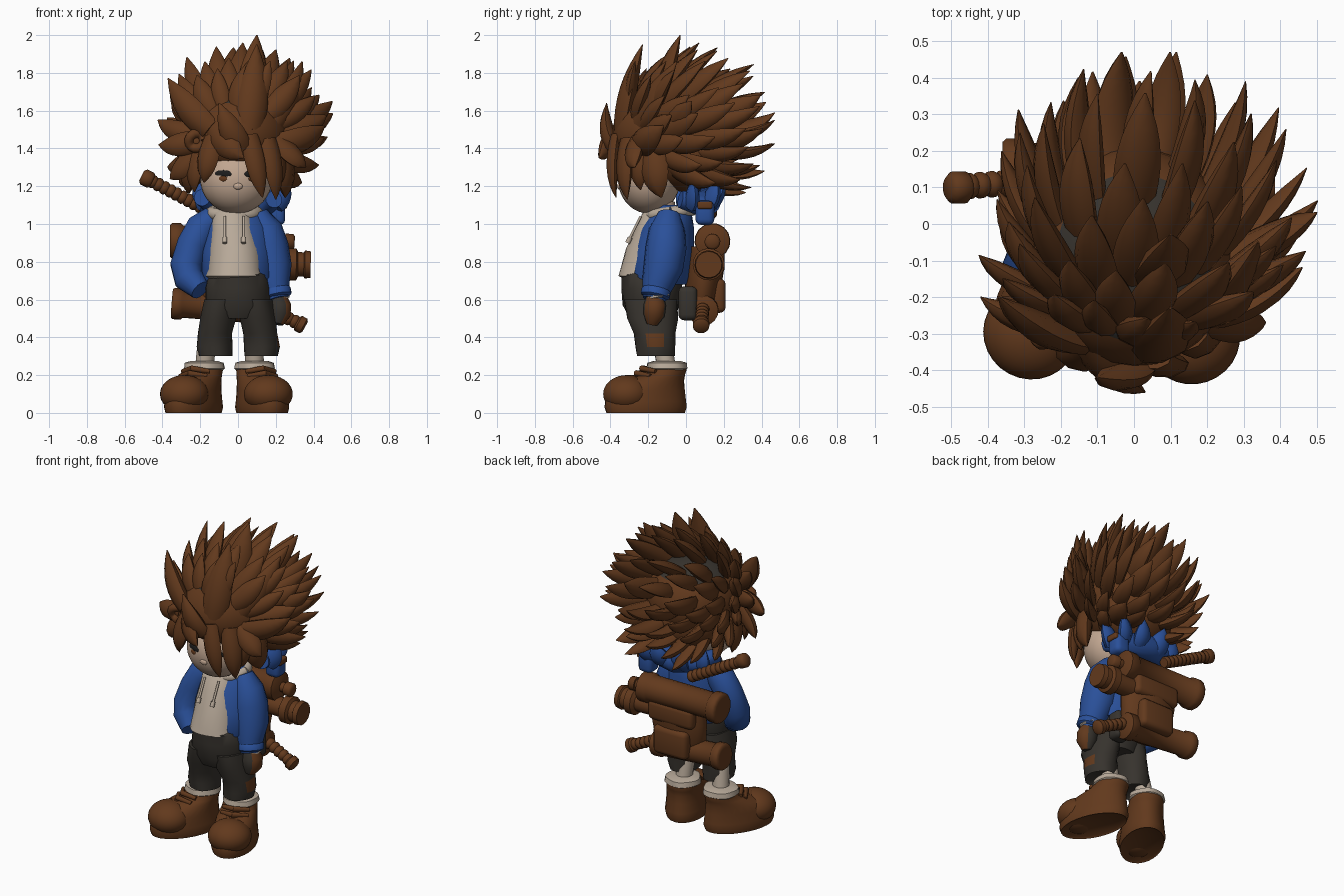
import bpy, bmesh, math, random
from mathutils import Vector, Matrix

random.seed(4)
if "Cube" in bpy.data.objects:
    bpy.data.objects.remove(bpy.data.objects["Cube"])


def material(name, r, g, b):
    mat = bpy.data.materials.new(name)
    mat.use_nodes = True
    mat.diffuse_color = (r, g, b, 1)
    shader = mat.node_tree.nodes["Principled BSDF"]
    shader.inputs["Base Color"].default_value = (r, g, b, 1)
    shader.inputs["Roughness"].default_value = 0.8
    return mat


brown = material("leather brown", .122, .041, .012)
blue = material("jacket blue", .023, .08, .32)
cream = material("cloth cream", .48, .4, .32)
skin = material("skin", .53, .38, .28)
charcoal = material("trouser charcoal", .038, .033, .027)
black = material("eye black", .012, .012, .012)


def finish(name, bm, mat, angle=50):
    bmesh.ops.recalc_face_normals(bm, faces=bm.faces)
    mesh = bpy.data.meshes.new(name)
    bm.to_mesh(mesh)
    bm.free()
    mesh.materials.append(mat)
    obj = bpy.data.objects.new(name, mesh)
    bpy.context.collection.objects.link(obj)
    bpy.ops.object.select_all(action="DESELECT")
    obj.select_set(True)
    bpy.context.view_layer.objects.active = obj
    bpy.ops.object.shade_smooth_by_angle(angle=math.radians(angle))
    return obj


def recolour(obj, mat, rule):
    """Give a second colour to the faces that follow the rule."""
    obj.data.materials.append(mat)
    for face in obj.data.polygons:
        if rule(face.center, face.normal):
            face.material_index = 1


def skin_rings(bm, rings):
    rows = [[bm.verts.new(p) for p in ring] for ring in rings]
    n = len(rows[0])
    for low, high in zip(rows, rows[1:]):
        for i in range(n):
            j = (i + 1) % n
            bm.faces.new((low[i], low[j], high[j], high[i]))
    bm.faces.new(rows[0][::-1])
    bm.faces.new(rows[-1])


def loft(name, sections, mat, place=Matrix(), crease=0, n=28):
    """Stack of horizontal ellipses given as x, y, z, x radius, y radius."""
    bm, rings = bmesh.new(), []
    for x, y, z, rx, ry in sections:
        ring = []
        for i in range(n):
            a = math.tau * i / n
            k = 1 + crease * math.sin(5 * a + 25 * z)
            ring.append(place @ Vector((x + k * rx * math.cos(a), y + k * ry * math.sin(a), z)))
        rings.append(ring)
    skin_rings(bm, rings)
    return finish(name, bm, mat)


def sweep_into(bm, points, radii, n=16, flat=1, out=None):
    """Tube along a path, with a radius for each point."""
    points = [Vector(p) for p in points]
    rings, turn, last = [], None, None
    for i, p in enumerate(points):
        t = points[min(i + 1, len(points) - 1)] - points[max(i - 1, 0)]
        if t.length < 1e-5:
            t = points[-1] - points[0]
        t.normalize()
        if turn is None:
            side = t.cross(out or Vector((0, .3, 1))).normalized()
            turn = Matrix((side, t.cross(side), t)).transposed().to_quaternion()
        else:
            turn = last.rotation_difference(t) @ turn
        last = t
        rings.append([p + turn @ Vector((radii[i] * math.cos(math.tau * k / n),
                                         radii[i] * flat * math.sin(math.tau * k / n), 0))
                      for k in range(n)])
    skin_rings(bm, rings)


def sweep(name, points, radii, mat):
    bm = bmesh.new()
    sweep_into(bm, points, radii)
    return finish(name, bm, mat)


def rod(name, start, end, profile, mat=brown):
    """Straight turned part; profile pairs are (fraction, radius)."""
    start, end = Vector(start), Vector(end)
    return sweep(name, [start.lerp(end, t) for t, r in profile], [r for t, r in profile], mat)


def ball(name, centre, radii, mat, turn=0):
    bm = bmesh.new()
    bmesh.ops.create_uvsphere(bm, u_segments=28, v_segments=18, radius=1)
    bm.transform(Matrix.Translation(centre) @ Matrix.Rotation(turn, 4, "Z") @ Matrix.Diagonal((*radii, 1)))
    return finish(name, bm, mat)


def box(name, centre, size, mat, bevel=.03):
    bm = bmesh.new()
    bmesh.ops.create_cube(bm, size=1)
    bm.transform(Matrix.Translation(centre) @ Matrix.Diagonal((*size, 1)))
    bmesh.ops.bevel(bm, geom=bm.edges[:], offset=bevel, segments=3, profile=.5, affect="EDGES")
    return finish(name, bm, mat)


def spike(bm, base, tip, width, out, bend=.04):
    base, tip = Vector(base), Vector(tip)
    control = (base + tip) / 2 + out * bend - Vector((0, 0, .03))
    steps = [i / 8 for i in range(9)]
    path = [base.lerp(control, t).lerp(control.lerp(tip, t), t) for t in steps]
    radii = [width * max(.04, (1 - t ** 1.9) * (.7 + .75 * t)) for t in steps]
    sweep_into(bm, path, radii, n=8, flat=.6, out=out)


# Hair: rings of swept-back spikes around a tilted axis
axis = Vector((0, .87, .5))
up, right = Vector((0, -.5, .87)), Vector((1, 0, 0))
core, core_size = Vector((0, -.09, 1.48)), Vector((.28, .3, .25))
dome, dome_size = Vector((.035, 0, 1.48)), Vector((.455, .475, .46))
scalp = ball("hair_core", core, core_size, brown)
recolour(scalp, charcoal, lambda c, normal: c.z > 1.64)
ball("hair_nape", (0, 0, 1.36), (.24, .2, .19), brown)
hair = bmesh.new()
for degrees, count in ((0, 1), (20, 7), (38, 12), (56, 16), (74, 19), (92, 19)):
    for i in range(count):
        theta = math.radians(degrees + random.uniform(-4, 4))
        phi = math.tau * (i + .5 * (degrees % 4 == 2) + random.uniform(-.15, .15)) / count
        out = up * math.cos(phi) + right * math.sin(phi)
        d = axis * math.cos(theta) + out * math.sin(theta)
        if d.z < -.68 or (d.y < -.15 and d.z < .1):
            continue
        base = core + core_size * (d - axis * .4).normalized() * .85
        reach = 1 + .14 * max(0, d.z) * (abs(d.x) + max(0, d.y))
        tip = dome + dome_size * d * random.uniform(.88, 1.03) * reach
        tip.y = min(tip.y, .47)
        spike(hair, base, tip, random.uniform(.06, .08), out)
# Front locks and fringe: base, tip, width
locks = (((.05, -.16, 1.6), (.1, -.03, 2), .095), ((.06, -.34, 1.5), (.1, -.23, 1.95), .1),
         ((.02, -.38, 1.4), (-.1, -.42, 1.64), .08), ((-.15, -.32, 1.5), (-.37, -.2, 1.77), .09),
         ((.18, -.25, 1.52), (.34, -.05, 1.86), .09), ((-.2, -.28, 1.45), (-.42, -.2, 1.42), .075),
         ((.2, -.25, 1.42), (.46, -.12, 1.52), .09), ((-.2, -.25, 1.4), (-.36, -.2, 1.24), .075),
         ((-.13, -.34, 1.46), (-.18, -.35, 1.22), .075), ((-.12, -.32, 1.51), (.03, -.46, 1.35), .09),
         ((.06, -.37, 1.47), (.13, -.37, 1.14), .065), ((.16, -.31, 1.45), (.2, -.31, 1.13), .07),
         ((-.2, -.26, 1.42), (-.23, -.27, 1.17), .07), ((.21, -.18, 1.42), (.25, -.13, 1.14), .1),
         ((-.22, -.15, 1.42), (-.26, -.1, 1.16), .1), ((.2, -.26, 1.45), (.36, -.27, 1.3), .075),
         ((.19, -.24, 1.43), (.2, -.24, 1.18), .07), ((.24, -.1, 1.5), (.5, .03, 1.65), .085))
for base, tip, width in locks:
    spike(hair, base, tip, width, (Vector(base) - core).normalized())
finish("hair_spikes", hair, brown)
curl = [(-.22 + .04 * math.cos(a / 2), -.31 + .01 * math.sin(a), 1.44 + .04 * math.sin(a / 2)) for a in range(13)]
sweep("hair_curl", curl, [.025] * 13, brown)

# Head and face
ball("head", (-.01, -.195, 1.235), (.19, .165, .18), skin)
ball("nose", (0, -.352, 1.2), (.025, .013, .018), skin)
for side, label in ((1, "left"), (-1, "right")):
    ball(label + "_eye", (side * .08, -.338, 1.265), (.05, .009, .02), black, side * .4)
    ball(label + "_iris", (side * .08, -.342, 1.24), (.026, .009, .016), brown, side * .4)
loft("neck", ((-.01, -.12, 1, .08, .08), (-.01, -.14, 1.12, .08, .08)), skin)

# Jacket, shirt and collar
loft("jacket_body", ((0, -.14, .68, .17, .15), (0, -.14, .72, .19, .17), (0, -.12, .85, .19, .165),
                     (0, -.1, .98, .17, .14), (0, -.08, 1.05, .14, .11), (0, -.08, 1.1, .09, .08)),
     blue, crease=.02)
loft("shirt", ((-.015, -.2, .71, .14, .13), (-.015, -.2, .725, .155, .16), (-.015, -.2, .76, .145, .15),
               (-.015, -.18, .87, .135, .135), (-.025, -.16, .97, .115, .11), (-.03, -.14, 1.06, .1, .09),
               (-.03, -.14, 1.09, .06, .06)), cream, crease=.02)
turns = [a / 8 * math.pi for a in range(17)]
sweep("fur_collar", [(-.02 + .12 * math.cos(a), -.08 + .11 * math.sin(a), 1.06 + .015 * math.sin(a))
                     for a in turns], [.032] * 17, cream)
for x in (-.07, .03):
    rod("drawstring", (x, -.24, 1.04), (x, -.31, .9), ((0, .007), (.8, .007), (.8, .013), (1, .013)), cream)

# Arms
sweep("right_sleeve", ((-.13, -.08, 1.04), (-.19, -.09, .98), (-.24, -.1, .89), (-.275, -.12, .78),
                       (-.26, -.15, .71), (-.2, -.2, .65)), (.06, .085, .085, .085, .08, .055), blue)
sweep("left_sleeve", ((.1, -.09, 1.05), (.14, -.1, .97), (.16, -.105, .88), (.18, -.12, .77),
                      (.19, -.15, .68), (.21, -.17, .6)), (.06, .095, .108, .105, .085, .06), blue)
rod("left_cuff", (.2, -.155, .66), (.21, -.165, .61), ((0, .07), (.2, .078), (.8, .078), (1, .065)), blue)
rod("cuff_fur", (.208, -.15, .63), (.21, -.145, .605), ((0, .055), (.3, .065), (.8, .065), (1, .055)), cream)
glove = sweep("left_glove", ((.21, -.165, .62), (.22, -.165, .57), (.22, -.17, .52), (.21, -.18, .47)),
              (.045, .062, .06, .03), charcoal)
recolour(glove, brown, lambda c, normal: normal.x > .5)

# Trousers, socks and boots
loft("trouser_hips", ((0, -.18, .5, .14, .12), (0, -.185, .57, .175, .15), (0, -.18, .66, .17, .16),
                      (0, -.18, .73, .16, .165), (0, -.17, .75, .14, .14)), charcoal, crease=.02)
for side, label in ((1, "left"), (-1, "right")):
    leg = loft(label + "_trouser_leg", [(side * x, y, z, rx, ry) for x, y, z, rx, ry in (
        (.12, -.16, .32, .07, .08), (.12, -.16, .3, .088, .1), (.125, -.16, .35, .095, .105),
        (.12, -.165, .42, .09, .11), (.105, -.18, .5, .095, .135), (.09, -.185, .6, .09, .14))],
        charcoal, crease=.03)
    if side > 0:
        recolour(leg, brown, lambda c, normal: c.x > .17 and .33 < c.z < .43 and -.21 < c.y < -.12)
for label, x, y, angle in (("left", .09, -.1, .32), ("right", -.18, -.1, -.48)):
    place = Matrix.Translation((x, y, 0)) @ Matrix.Rotation(angle, 4, "Z")
    loft(label + "_boot", ((0, -.12, .01, .115, .2), (0, -.12, 0, .125, .215), (0, -.12, .03, .132, .225),
                           (0, -.12, .06, .128, .222), (0, -.115, .12, .122, .21), (0, -.08, .17, .115, .17),
                           (0, -.03, .2, .105, .125), (0, 0, .23, .1, .105), (0, 0, .25, .1, .1)),
         brown, place)
    ball(label + "_toe_cap", place @ Vector((0, -.225, .1)), (.13, .125, .1), brown, angle)
    for k in range(3):
        z, depth = .17 + k * .025, -.2 + k * .03
        sweep(label + "_boot_lace", [place @ Vector(p) for p in (
            (-.08, depth + .05, z), (0, depth, z + .015), (.08, depth + .05, z))], (.012, .016, .012), brown)
    loft(label + "_sock_cuff", ((0, 0, .22, .09, .09), (0, 0, .235, .108, .108), (0, 0, .265, .102, .102),
                                (0, 0, .275, .07, .07)), cream, place, crease=.03)
    rod(label + "_shin", (x, y, .22), (x * .9, y - .03, .4), ((0, .05), (1, .05)), cream)

# Backpack with rolls, flask and lower tube
loft("pack_body", ((-.02, .08, .52, .13, .07), (-.02, .08, .57, .17, .09), (-.02, .1, .75, .19, .1),
                   (-.02, .1, .88, .17, .09)), brown)
box("pack_flap", (-.02, .17, .8), (.32, .07, .13), brown)
box("pack_pocket", (-.02, .17, .62), (.24, .08, .18), brown)
box("hip_pouch", (.12, .01, .58), (.11, .1, .18), charcoal)
caps = ((0, .06), (0, .085), (.02, .095), (.1, .095), (.12, .082), (.85, .082), (.87, .092), (.97, .092), (1, .05))
rod("top_roll", (-.36, .14, .91), (.22, .14, .91), caps)
rod("roll_knob", (.2, .14, .91), (.3, .14, .905), ((0, .03), (.5, .03), (.5, .042), (.9, .042), (1, .03)))
rod("side_flask", (.08, .12, .79), (.385, .12, .785),
    ((0, .06), (.55, .06), (.6, .085), (.75, .085), (.78, .065), (.88, .065), (.9, .075), (1, .07)))
rod("lower_tube", (-.35, .1, .58), (.16, .09, .54), [(t, r * .88) for t, r in caps])


def grip(name, start, end, radius, turns):
    profile = []
    for k in range(turns):
        profile += [(k / turns, radius * .8), ((k + .3) / turns, radius), ((k + .7) / turns, radius)]
    rod(name, start, end, profile + [(1, radius * .8)])


grip("lower_handle", (.12, .09, .57), (.35, .08, .46), .036, 7)
grip("sword_handle", (-.5, .1, 1.25), (-.12, .13, 1.05), .036, 12)
for label, start, end in (("lower", (.31, .08, .48), (.355, .08, .455)),
                          ("sword", (-.51, .1, 1.255), (-.45, .1, 1.225))):
    rod(label + "_pommel", start, end, ((0, .03), (.2, .044), (.8, .044), (1, .03)))

# Scarf behind the neck
sweep("scarf_roll", ((-.19, -.04, 1.14), (-.16, .06, 1.13), (0, .11, 1.12), (.16, .07, 1.11), (.19, -.03, 1.13)),
      (.045, .065, .075, .065, .045), blue)
box("scarf_knot", (.2, .1, 1.06), (.1, .1, .13), blue)
box("scarf_clasp", (.22, .1, 1.1), (.08, .08, .04), brown, .01)
scarf = bmesh.new()
for x, y in ((-.2, .1), (-.07, .17), (.08, .18), (.2, .15), (.24, .03)):
    spike(scarf, (x * .8, y * .7, 1.1), (x * 1.1, y * 1.1, 1.24), .075, Vector((0, 1, .3)), .02)
finish("scarf_points", scarf, blue)
